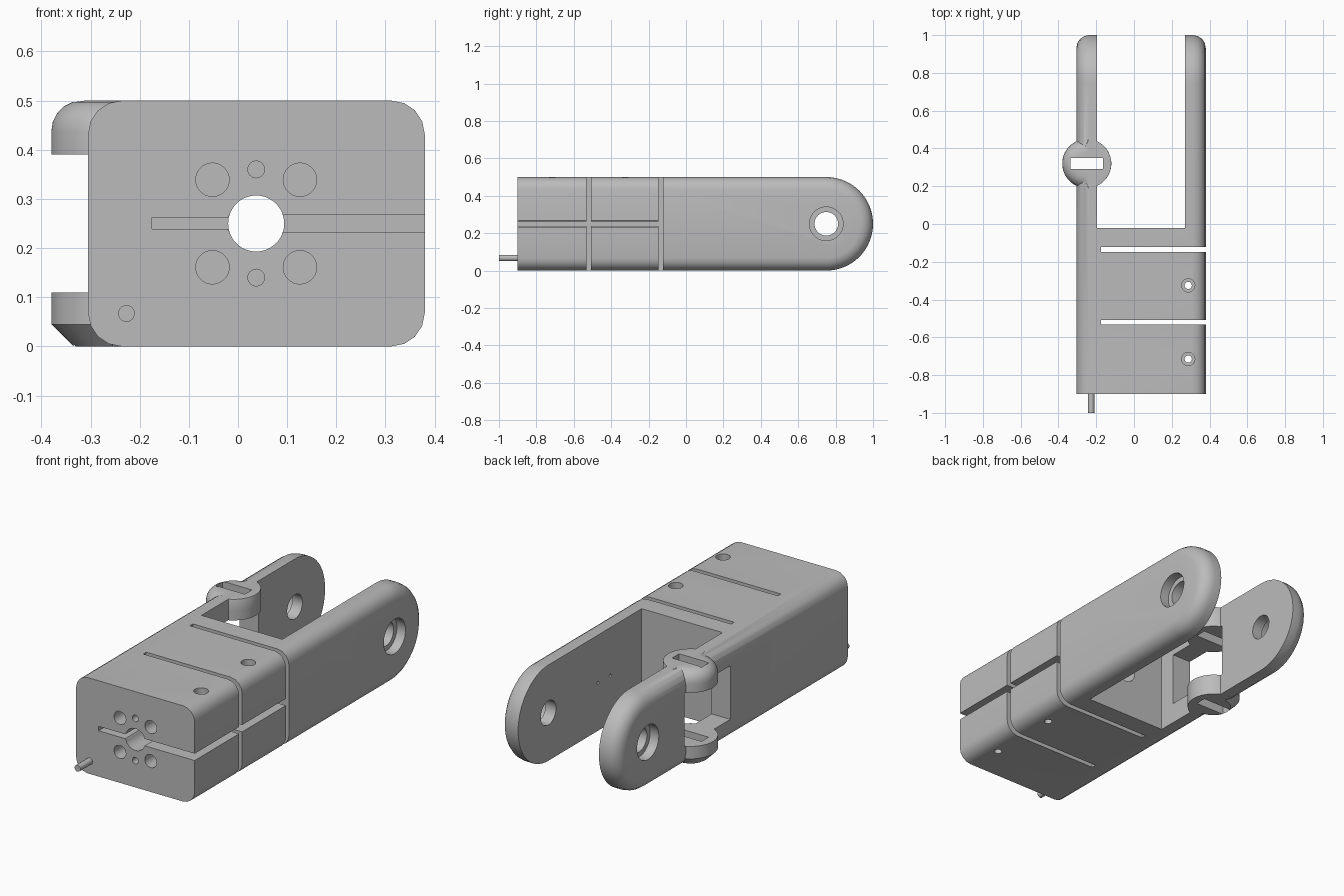
import bpy, bmesh, math
from mathutils import Matrix, Vector

if "Cube" in bpy.data.objects:
    bpy.data.objects.remove(bpy.data.objects["Cube"])

grey = bpy.data.materials.new("plain grey")
grey.use_nodes = True
grey.diffuse_color = (0.5, 0.5, 0.5, 1)
grey.node_tree.nodes["Principled BSDF"].inputs["Base Color"].default_value = (0.5, 0.5, 0.5, 1)

MID = 0.25        # centre height
AXIS = 0.037      # centre of the body across x
HINGE = Vector((-0.25, 0.32, 0))


def to_object(name, bm):
    bmesh.ops.recalc_face_normals(bm, faces=bm.faces)
    mesh = bpy.data.meshes.new(name)
    bm.to_mesh(mesh)
    bm.free()
    mesh.materials.append(grey)
    ob = bpy.data.objects.new(name, mesh)
    bpy.context.scene.collection.objects.link(ob)
    return ob


def box(name, x, y, z):
    bm = bmesh.new()
    lo, hi = Vector((x[0], y[0], z[0])), Vector((x[1], y[1], z[1]))
    bmesh.ops.create_cube(bm, size=1, matrix=Matrix.Translation((lo + hi) / 2)
                          @ Matrix.Diagonal((*(hi - lo), 1)))
    return to_object(name, bm)


def rod(name, start, end, radius, sides=32):
    a, b = Vector(start), Vector(end)
    turn = (b - a).to_track_quat('Z', 'Y').to_matrix().to_4x4()
    bm = bmesh.new()
    bmesh.ops.create_cone(bm, cap_ends=True, segments=sides, radius1=radius, radius2=radius,
                          depth=(b - a).length, matrix=Matrix.Translation((a + b) / 2) @ turn)
    return to_object(name, bm)


def housing_blank():
    # Side outline with a round end, extruded across x, long edges rounded
    outline = [(-0.9, 0), *[(0.75 + MID * math.cos(t), MID + MID * math.sin(t))
               for t in [math.pi * (i / 32 - 0.5) for i in range(33)]], (-0.9, 0.5)]
    bm = bmesh.new()
    face = bm.faces.new([bm.verts.new((-0.305, y, z)) for y, z in outline])
    out = bmesh.ops.extrude_face_region(bm, geom=[face])
    moved = [v for v in out["geom"] if isinstance(v, bmesh.types.BMVert)]
    bmesh.ops.translate(bm, verts=moved, vec=(0.685, 0, 0))
    rim = [e for e in bm.edges
           if abs(e.verts[0].co.x - e.verts[1].co.x) < 0.001
           and max(v.co.y for v in e.verts) > -0.89]
    bmesh.ops.bevel(bm, geom=rim, offset=0.068, segments=4, profile=0.5, affect='EDGES')
    return to_object("housing", bm)


def hinge_boss(name, rings, bottom, top):
    # Round lug whose edge is softened only on its outer half
    bm = bmesh.new()
    sides, loops = 48, []
    for inset, z in rings:
        flat = top if top > MID else bottom
        loop = []
        for i in range(sides):
            a = 2 * math.pi * (i + 0.5) / sides
            outer = math.cos(a) < 0
            r = 0.13 - (inset if outer else inset * 0.02)
            h = z if outer or inset == 0 else flat + (z - flat) * 0.02
            loop.append(bm.verts.new(HINGE + Vector((r * math.cos(a), r * math.sin(a), h))))
        loops.append(loop)
    for low, high in zip(loops, loops[1:]):
        for i in range(sides):
            j = (i + 1) % sides
            bm.faces.new((low[i], low[j], high[j], high[i]))
    bm.faces.new(loops[0])
    bm.faces.new(loops[-1])
    return to_object(name, bm)


def combine(target, tools, operation):
    for tool in tools:
        tool.hide_render = True
        mod = target.modifiers.new(tool.name, 'BOOLEAN')
        mod.operation, mod.solver, mod.object = operation, 'EXACT', tool


housing = housing_blank()

# Fork opening and hinge window
combine(housing, [
    box("fork_gap", (-0.197, 0.27), (-0.02, 1.1), (-0.1, 0.6)),
    box("hinge_window", (-0.4, -0.15), (0.07, 0.45), (0.11, 0.39)),
], 'DIFFERENCE')

# Hinge lugs: rounded on the upper one, chamfered on the lower one
soft = 0.062
upper_rings = [(0, 0.39), (0, 0.5 - soft)] + [
    (soft * (1 - math.cos(t)), 0.5 - soft + soft * math.sin(t))
    for t in [math.pi / 2 * i / 5 for i in range(1, 6)]]
combine(housing, [
    hinge_boss("upper_boss", upper_rings, 0.39, 0.5),
    hinge_boss("lower_boss", [(0, 0.11), (0, 0.045), (0.045, 0)], 0, 0.11),
], 'UNION')

cuts = [
    box("hinge_slot", (-0.335, -0.165), (0.292, 0.35), (-0.1, 0.6)),
    # Clamping slits
    box("rear_slit", (-0.175, 0.5), (-0.147, -0.122), (-0.1, 0.6)),
    box("middle_slit", (-0.175, 0.5), (-0.533, -0.508), (-0.1, 0.6)),
    box("side_slit", (AXIS, 0.5), (-1, -0.135), (0.232, 0.268)),
    box("narrow_slit", (-0.175, AXIS), (-1, -0.135), (0.239, 0.262)),
    # Shaft bore
    rod("shaft_bore", (AXIS, -1, MID), (AXIS, 0.05, MID), 0.057, 48),
    rod("bore_notch", (0, -1, MID), (0, -0.14, MID), 0.024),
    # Pivot holes with an outer recess on each arm
    rod("pivot_hole", (-0.5, 0.75, MID), (0.5, 0.75, MID), 0.063, 48),
    rod("left_recess", (0.33, 0.75, MID), (0.5, 0.75, MID), 0.09, 48),
    rod("right_recess", (-0.255, 0.75, MID), (-0.5, 0.75, MID), 0.09, 48),
]
# Face holes around the bore
for up in (-1, 1):
    cuts.append(rod("small_face_hole", (AXIS, -1, MID + up * 0.11),
                    (AXIS, -0.8, MID + up * 0.11), 0.017))
    for side in (-1, 1):
        x, z = AXIS + side * 0.089, MID + up * 0.089
        cuts.append(rod("face_hole", (x, -1, z), (x, -0.8, z), 0.034))
# Clamp screw holes
for y in (-0.325, -0.715):
    cuts.append(rod("screw_hole", (0.287, y, -0.1), (0.287, y, 0.6), 0.019))
    cuts.append(rod("screw_head_recess", (0.287, y, 0.42), (0.287, y, 0.6), 0.035))
# Pin pricks inside the left arm
for y in (0.24, 0.34):
    cuts.append(rod("prick_hole", (0.25, y, MID), (0.29, y, MID), 0.008, 12))
combine(housing, cuts, 'DIFFERENCE')

# Bake the cuts and drop the helpers
graph = bpy.context.evaluated_depsgraph_get()
baked = bpy.data.meshes.new_from_object(housing.evaluated_get(graph))
helpers = [m.object for m in housing.modifiers]
housing.modifiers.clear()
housing.data = baked
for helper in helpers:
    bpy.data.objects.remove(helper)

# Locating pin on the front
pin = rod("locating_pin", (-0.227, -1, 0.067), (-0.227, -0.88, 0.067), 0.017, 24)

for ob in (housing, pin):
    bpy.ops.object.select_all(action='DESELECT')
    ob.select_set(True)
    bpy.context.view_layer.objects.active = ob
    bpy.ops.object.shade_smooth_by_angle(angle=math.radians(30))
